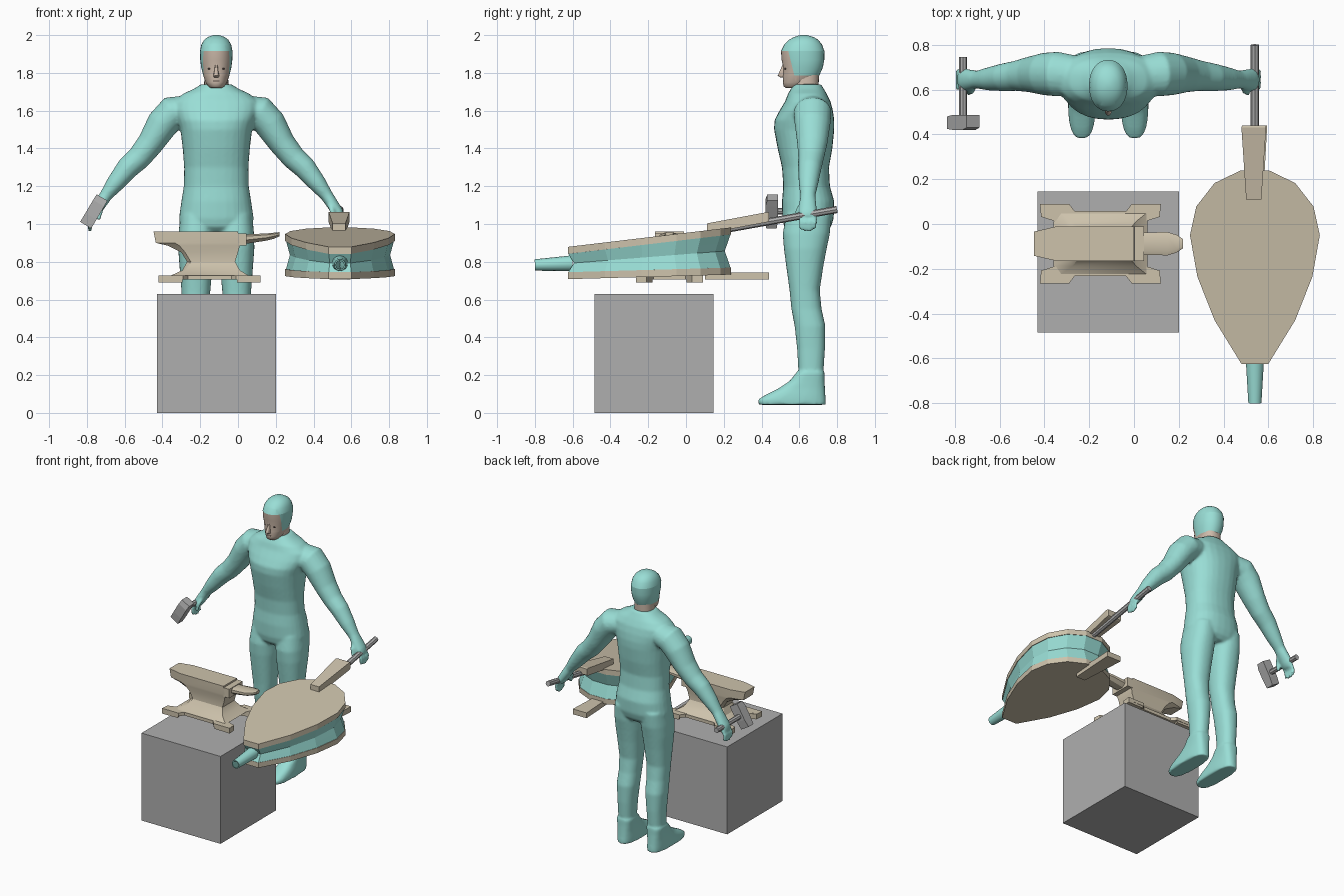
import bpy, bmesh, math
from mathutils import Vector as V, Matrix


def mat(name, c):
    m = bpy.data.materials.new(name)
    m.diffuse_color = (*c, 1)
    return m


TEAL = mat("teal", (0.32, 0.73, 0.67))
WOOD = mat("beige", (0.61, 0.54, 0.41))
SKIN = mat("skin", (0.62, 0.50, 0.41))
GREY = mat("grey", (0.43, 0.43, 0.43))
DARK = mat("dark_brown", (0.10, 0.07, 0.06))
CX = -0.115   # centre of the figure


def loft(bm, rings, caps=True):
    rows = [[bm.verts.new(p) for p in r] for r in rings]
    n = len(rows[0])
    for a, b in zip(rows, rows[1:]):
        for i in range(n):
            bm.faces.new((a[i], a[(i + 1) % n], b[(i + 1) % n], b[i]))
    if caps:
        bm.faces.new(rows[0][::-1])
        bm.faces.new(rows[-1])


def finish(name, bm, mats, smooth=False):
    bmesh.ops.recalc_face_normals(bm, faces=bm.faces[:])
    me = bpy.data.meshes.new(name)
    bm.to_mesh(me)
    bm.free()
    for m in mats:
        me.materials.append(m)
    ob = bpy.data.objects.new(name, me)
    bpy.context.collection.objects.link(ob)
    if smooth:
        bpy.ops.object.select_all(action='DESELECT')
        ob.select_set(True)
        bpy.context.view_layer.objects.active = ob
        bpy.ops.object.shade_smooth_by_angle(angle=math.radians(smooth))
    return ob


def lofted(name, rings, m, smooth=False, caps=True):
    bm = bmesh.new()
    loft(bm, rings, caps)
    return finish(name, bm, [m], smooth)


def oval(z, yf, yb, hw, cx=CX, e=2.3, n=28):
    """Horizontal super-ellipse ring."""
    out = []
    for i in range(n):
        c, s = math.cos(2 * math.pi * i / n), math.sin(2 * math.pi * i / n)
        out.append(V((cx + hw * math.copysign(abs(c) ** (2 / e), c),
                      (yf + yb) / 2 + (yb - yf) / 2 * math.copysign(abs(s) ** (2 / e), s), z)))
    return out


def tube(pts, n=12):
    """Rings round a path of (x, y, z, radius across, radius in y)."""
    rings = []
    for i, p in enumerate(pts):
        d = (V(pts[min(i + 1, len(pts) - 1)][:3]) - V(pts[max(i - 1, 0)][:3])).normalized()
        u = V((0, 1, 0)) if abs(d.y) < 0.8 else V((0, 0, 1))
        u = (u - d * u.dot(d)).normalized()
        w = d.cross(u)
        rings.append([V(p[:3]) + u * p[4] * math.cos(2 * math.pi * k / n)
                      + w * p[3] * math.sin(2 * math.pi * k / n) for k in range(n)])
    return rings


def rect(pts):
    return [V(p) for p in pts]


def xbox(x, y0, y1, z0, z1):
    return rect([(x, y0, z0), (x, y1, z0), (x, y1, z1), (x, y0, z1)])


def ybox(y, cx, hw, z0, z1):
    return rect([(cx - hw, y, z0), (cx + hw, y, z0), (cx + hw, y, z1), (cx - hw, y, z1)])


# stone block
lofted("stone_block", [xbox(-0.43, -0.485, 0.145, 0, 0.63), xbox(0.2, -0.485, 0.145, 0, 0.63)], GREY)

# anvil: four-toed base, waisted body, step and horn
bm = bmesh.new()
AX, AY = -0.15, -0.088
q = [(0.16, 0.085), (0.265, 0.13), (0.27, 0.178), (0.14, 0.178), (0.115, 0.145)]
outline = q + [(-x, y) for x, y in q[::-1]]
outline += [(-x, -y) for x, y in outline]
loft(bm, [[V((AX + x, AY + y, z)) for x, y in outline] for z in (0.705, 0.728)])
for sx in (1, -1):
    for sy in (1, -1):
        toe = [(0.27, 0.178), (0.265, 0.12), (0.17, 0.09), (0.145, 0.175)]
        loft(bm, [[V((AX + sx * x, AY + sy * y, z)) for x, y in toe] for z in (0.69, 0.727)])
body = []
for z, x0, x1, hy, ch in [(0.725, -0.36, 0.06, 0.14, 0.03), (0.755, -0.295, 0.01, 0.1, 0.02),
                          (0.80, -0.27, -0.015, 0.07, 0.02), (0.85, -0.30, 0.0, 0.068, 0.02),
                          (0.885, -0.37, 0.01, 0.075, 0.06), (0.90, -0.435, 0.01, 0.077, 0.1),
                          (0.96, -0.447, 0.0, 0.077, 0.1)]:
    body.append([V((x, AY + y, z)) for x, y in
                 [(x0, -hy * 0.7), (x0 + ch, -hy), (x1, -hy), (x1, hy), (x0 + ch, hy), (x0, hy * 0.7)]])
loft(bm, body)
loft(bm, [xbox(x, AY - 0.077, AY + 0.077, 0.885, 0.95) for x in (0.0, 0.045)])
horn = []
for x, hw, z0, z1 in [(0.04, 0.05, 0.895, 0.945), (0.15, 0.052, 0.912, 0.95), (0.19, 0.04, 0.922, 0.954),
                      (0.22, 0.02, 0.935, 0.957)]:
    horn.append(rect([(x, AY + hw * a, z0 + (z1 - z0) * b) for a, b in
                      [(-0.5, 0), (0.5, 0), (1, 0.4), (1, 0.8), (0.6, 1), (-0.6, 1), (-1, 0.8), (-1, 0.4)]]))
loft(bm, horn)
finish("anvil", bm, [WOOD], 30)

# bellows boards
BX = 0.54
half = [(0.06, -0.625), (0.18, -0.43), (0.257, -0.235), (0.29, -0.05), (0.262, 0.078), (0.18, 0.183), (0.066, 0.238)]
pear = half + [(-x, y) for x, y in half[::-1]]


def top_z(y):
    return 0.842 + (y + 0.625) * 0.119


def low_z(y):
    return 0.745 + (y + 0.625) * 0.028


def board(name, f, t):
    lofted(name, [[V((BX + x, y, f(y) + d)) for x, y in pear] for d in (0, t)], WOOD)


board("bellows_top_board", top_z, 0.037)
board("bellows_bottom_board", low_z, -0.037)

# pleated leather
folds = []
for t, s in [(0, 0.985), (0.25, 0.95), (0.5, 0.915), (0.75, 0.95), (1, 0.985)]:
    folds.append([V((BX + x * s, -0.2 + (y + 0.2) * (s + 0.01), low_z(y) * (1 - t) + top_z(y) * t)) for x, y in pear])
lofted("bellows_leather", folds, TEAL)

# hollow nozzle
lofted("nozzle", tube([(BX, -0.60, 0.792, 0.042, 0.042), (BX, -0.80, 0.783, 0.03, 0.03),
                       (BX, -0.80, 0.783, 0.023, 0.023)][:2], 14)
       + [[V((BX, -0.80, 0.783)) + (p - V((BX, -0.80, 0.783))) * 0.78 for p in
           tube([(BX, -0.60, 0.792, 0.042, 0.042), (BX, -0.80, 0.783, 0.03, 0.03)], 14)[1]]]
       + tube([(BX, -0.65, 0.789, 0.026, 0.026), (BX, -0.64, 0.79, 0.026, 0.026)], 14), TEAL, 30)

# bellows handles and the pull rod
lofted("top_handle", [ybox(0.11, BX - 0.005, 0.034, 0.95, 1.003), ybox(0.43, BX - 0.005, 0.055, 1.01, 1.063),
                      ybox(0.44, BX - 0.005, 0.053, 1.015, 1.06)], WOOD)
lofted("bottom_handle", [ybox(0.10, BX, 0.036, 0.705, 0.745), ybox(0.44, BX, 0.055, 0.705, 0.743)], WOOD)
lofted("pull_rod", tube([(BX, 0.20, 0.97, 0.019, 0.019), (BX, 0.80, 1.077, 0.019, 0.019)], 8), GREY)

# hammer
hx, hz = -0.763, 1.067
lofted("hammer_shaft", tube([(hx, 0.44, hz, 0.018, 0.018), (hx, 0.745, hz, 0.018, 0.018)], 8), GREY)
along, across = V((0.51, 0, 0.86)), V((0.86, 0, -0.51))
head = []
for d, w, y0, y1 in [(-0.085, 0.034, 0.425, 0.48), (-0.03, 0.034, 0.42, 0.488), (0.05, 0.034, 0.42, 0.488),
                     (0.085, 0.033, 0.43, 0.488)]:
    c = V((hx, 0, hz)) + along * d
    head.append([c + across * a * w + V((0, y, 0)) for a, y in [(-1, y0), (1, y0), (1, y1), (-1, y1)]])
lofted("hammer_head", head, GREY)

# clothed body: torso, arms, hands and legs fused into one skin
bm = bmesh.new()
loft(bm, [oval(*r) for r in [
    (0.955, 0.55, 0.74, 0.15), (0.985, 0.52, 0.768, 0.19), (1.03, 0.51, 0.782, 0.198), (1.12, 0.508, 0.785, 0.185),
    (1.20, 0.515, 0.762, 0.172), (1.30, 0.508, 0.757, 0.17), (1.40, 0.485, 0.775, 0.178),
    (1.50, 0.466, 0.785, 0.19), (1.55, 0.468, 0.785, 0.205), (1.60, 0.495, 0.778, 0.225),
    (1.65, 0.525, 0.765, 0.225), (1.69, 0.54, 0.745, 0.175), (1.715, 0.555, 0.73, 0.12), (1.74, 0.57, 0.715, 0.08)]])
for s in (-1, 1):
    arm = [(0.16, 0.665, 1.60, 0.08, 0.09), (0.23, 0.67, 1.59, 0.09, 0.10), (0.285, 0.67, 1.53, 0.085, 0.095),
           (0.35, 0.668, 1.425, 0.07, 0.08), (0.41, 0.662, 1.35, 0.064, 0.068), (0.47, 0.655, 1.296, 0.06, 0.062),
           (0.535, 0.648, 1.215, 0.048, 0.052), (0.585, 0.645, 1.15, 0.034, 0.04), (0.615, 0.645, 1.105, 0.032, 0.046),
           (0.645, 0.645, 1.06, 0.03, 0.05), (0.658, 0.645, 1.035, 0.022, 0.044)]
    loft(bm, tube([(CX + s * p[0], *p[1:]) for p in arm], 20))
    for k, y in enumerate((0.608, 0.633, 0.658, 0.682)):
        ln = 0.01 if k in (1, 2) else 0
        loft(bm, tube([(CX + s * 0.645, y, 1.06, 0.013, 0.012), (CX + s * 0.672, y, 1.01, 0.013, 0.012),
                       (CX + s * 0.668, y, 0.972 - ln, 0.011, 0.01)], 8))
    loft(bm, tube([(CX + s * 0.60, 0.62, 1.11, 0.016, 0.016), (CX + s * 0.612, 0.59, 1.07, 0.014, 0.014),
                   (CX + s * 0.625, 0.585, 1.02, 0.012, 0.012)], 8))
    loft(bm, [oval(z, yf, yb, hw, CX + s * c) for z, yf, yb, c, hw in [
        (1.05, 0.53, 0.77, 0.1, 0.09), (0.95, 0.512, 0.762, 0.104, 0.096), (0.87, 0.518, 0.745, 0.106, 0.096),
        (0.78, 0.53, 0.728, 0.107, 0.088), (0.65, 0.548, 0.708, 0.108, 0.077), (0.55, 0.558, 0.718, 0.11, 0.07),
        (0.46, 0.575, 0.738, 0.113, 0.07), (0.34, 0.588, 0.736, 0.115, 0.06), (0.22, 0.595, 0.728, 0.117, 0.054),
        (0.10, 0.60, 0.725, 0.117, 0.052)]])
    loft(bm, [oval(z, yf, yb, hw, CX + s * 0.118, 2.8) for z, yf, yb, hw in [
        (0.043, 0.385, 0.74, 0.06), (0.07, 0.38, 0.74, 0.062), (0.095, 0.42, 0.738, 0.061), (0.13, 0.49, 0.736, 0.058),
        (0.17, 0.55, 0.734, 0.058), (0.215, 0.585, 0.734, 0.06)]])
body = finish("clothed_body", bm, [TEAL], 60)
rm = body.modifiers.new("fuse", 'REMESH')
rm.mode, rm.voxel_size, rm.use_smooth_shade = 'VOXEL', 0.009, True
sm = body.modifiers.new("soften", 'SMOOTH')
sm.factor, sm.iterations = 0.5, 5

# neck
lofted("neck", [oval(1.69, 0.565, 0.70, 0.066), oval(1.80, 0.565, 0.705, 0.062)], SKIN, 40)

# head, with the hood cut out by height and depth
bm = bmesh.new()
loft(bm, [oval(*r, CX, 2.15, 32) for r in [
    (1.72, 0.53, 0.61, 0.03), (1.728, 0.517, 0.635, 0.042), (1.75, 0.513, 0.67, 0.057), (1.785, 0.513, 0.705, 0.069),
    (1.83, 0.515, 0.725, 0.08), (1.87, 0.506, 0.732, 0.085), (1.915, 0.503, 0.733, 0.086), (1.95, 0.52, 0.72, 0.079),
    (1.975, 0.545, 0.70, 0.064), (1.99, 0.572, 0.675, 0.045), (2.0, 0.605, 0.64, 0.015)]])
for co, no in [((0, 0, 1.915), (0, 0, 1)), ((0, 0, 1.785), (0, 0, 1)), ((0, 0.57, 1.8), (0, 1, 0.25))]:
    bmesh.ops.bisect_plane(bm, geom=bm.verts[:] + bm.edges[:] + bm.faces[:], plane_co=co, plane_no=no)
for f in bm.faces:
    c = f.calc_center_median()
    f.material_index = int(c.z > 1.915 or (c.z > 1.785 and c.y - 0.57 + 0.25 * (c.z - 1.8) > 0))
finish("head_and_hood", bm, [SKIN, TEAL], 50)

# nose, eyes, mouth
lofted("nose", [oval(1.775, 0.50, 0.54, 0.013, n=10), oval(1.785, 0.484, 0.54, 0.016, n=10),
                oval(1.815, 0.498, 0.54, 0.01, n=10), oval(1.845, 0.511, 0.54, 0.008, n=10)], SKIN, 50)
bm = bmesh.new()
for s in (-1, 1):
    bmesh.ops.create_uvsphere(bm, u_segments=10, v_segments=6, radius=1,
                              matrix=Matrix.Translation((CX + s * 0.034, 0.527, 1.822))
                              @ Matrix.Diagonal((0.013, 0.006, 0.005, 1)))
finish("eyes", bm, [DARK], 60)
lofted("mouth", [ybox(0.513, CX, 0.018, 1.755, 1.759), ybox(0.53, CX, 0.018, 1.755, 1.759)], DARK)
